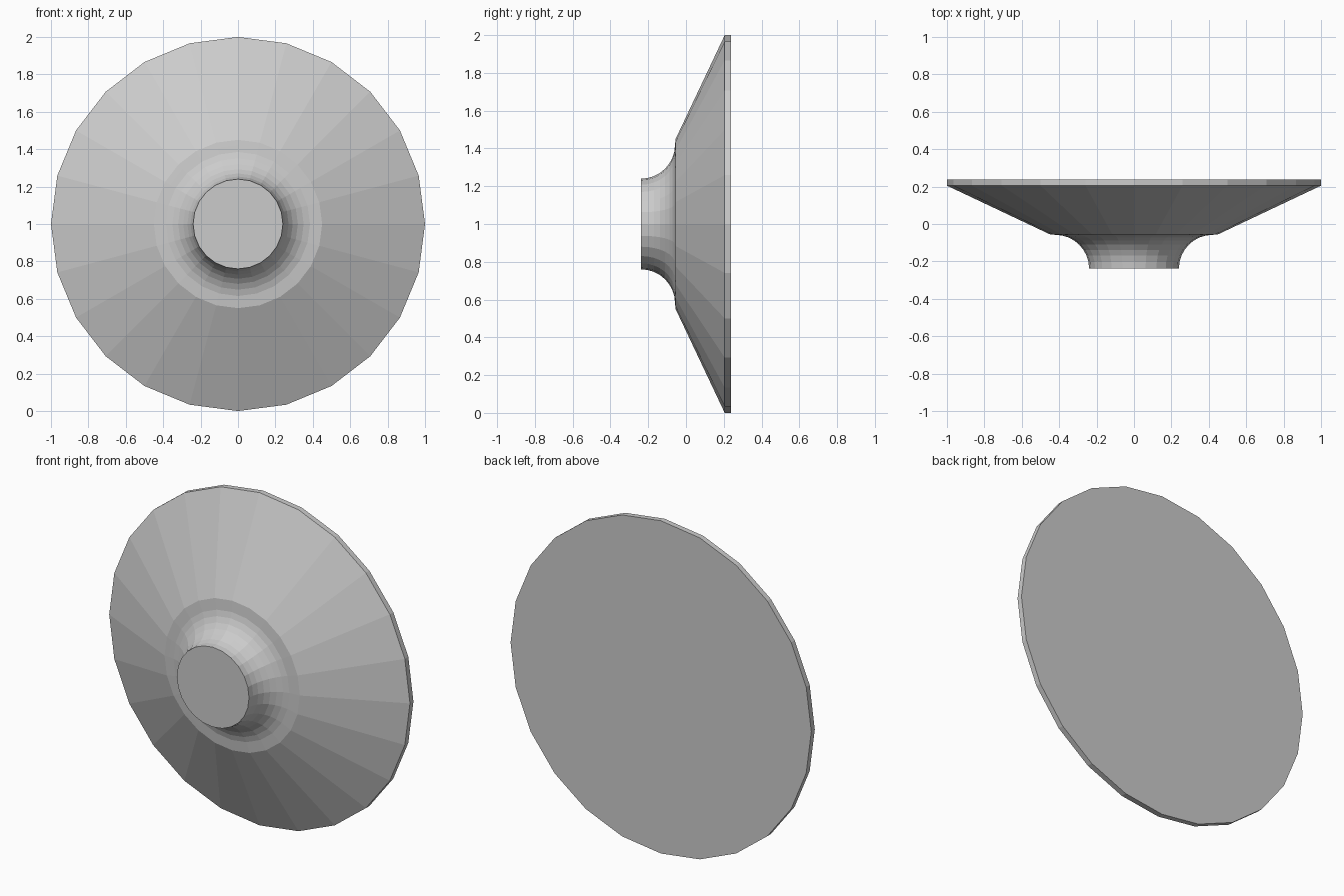
import bpy, bmesh
from math import sin, cos, pi

if "Cube" in bpy.data.objects:
    bpy.data.objects.remove(bpy.data.objects["Cube"])

SIDES = 24
ARC_STEPS = 8

# Profile as (radius, y): concave neck, small lip, cone, thin rim
neck_r = 0.18
profile = [(0.42 - neck_r * cos(a), -0.238 + neck_r * sin(a))
           for a in (i * pi / 2 / ARC_STEPS for i in range(ARC_STEPS + 1))]
profile += [(0.45, -0.055), (1.0, 0.205), (1.0, 0.238)]

# Lathe the profile around the y axis
bm = bmesh.new()
rings = [[bm.verts.new((r * sin(2 * pi * k / SIDES), y, 1 + r * cos(2 * pi * k / SIDES)))
          for k in range(SIDES)] for r, y in profile]
for a, b in zip(rings, rings[1:]):
    for k in range(SIDES):
        n = (k + 1) % SIDES
        bm.faces.new((a[k], a[n], b[n], b[k]))

# Flat front and back caps
bm.faces.new(rings[0])
bm.faces.new(rings[-1])
bmesh.ops.recalc_face_normals(bm, faces=bm.faces)

mesh = bpy.data.meshes.new("flared_disc")
bm.to_mesh(mesh)
bm.free()
disc = bpy.data.objects.new("flared_disc", mesh)
bpy.context.collection.objects.link(disc)
